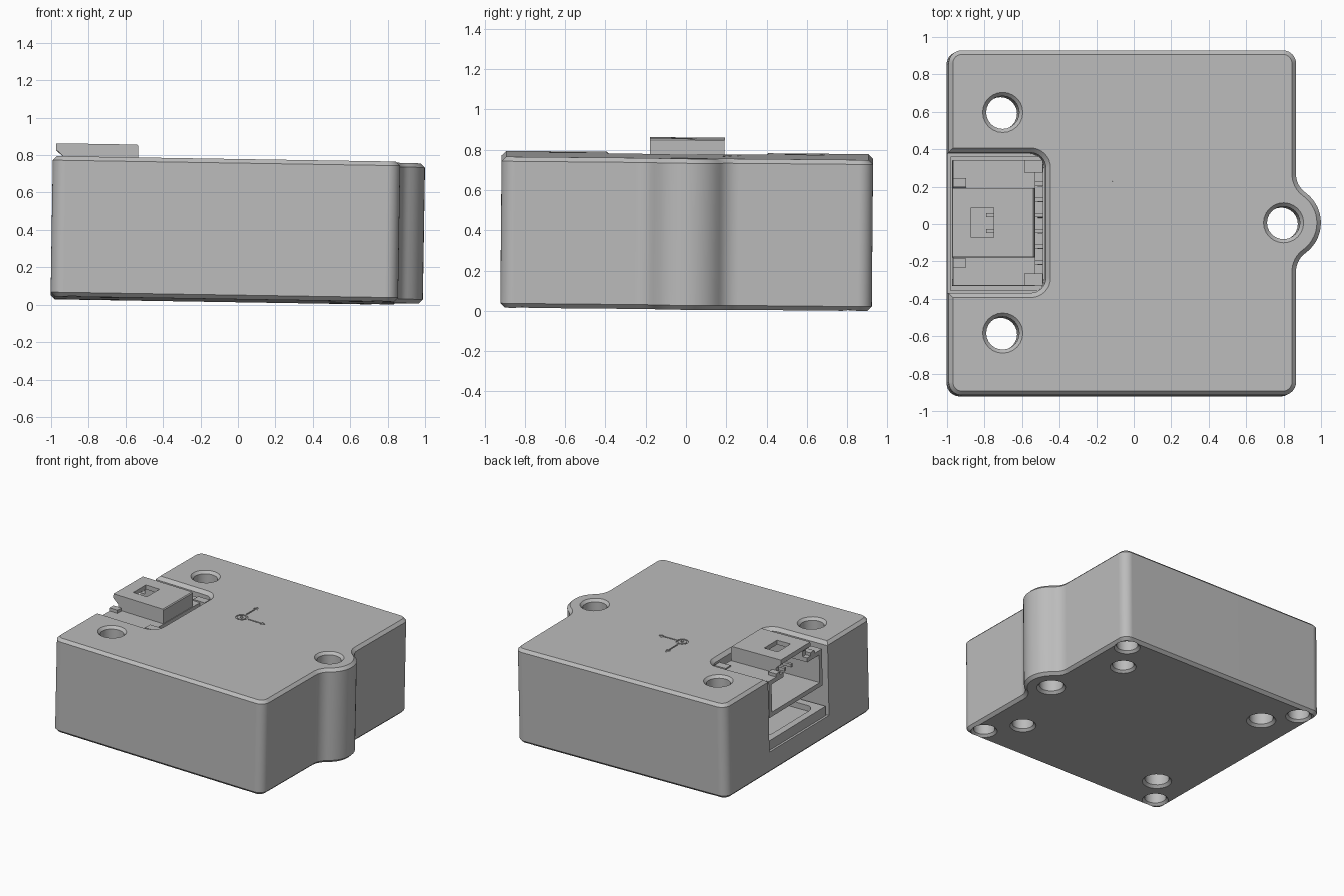
import bpy, bmesh
from math import cos, sin, pi, atan2, sqrt, radians
from mathutils import Matrix

cube = bpy.data.objects.get("Cube")
if cube:
    bpy.data.objects.remove(cube, do_unlink=True)

# The whole unit rests slightly tilted
TILT = (Matrix.Translation((0, 0, 0.021)) @ Matrix.Rotation(0.016, 4, 'Y')
        @ Matrix.Rotation(-0.009, 4, 'X'))
HEIGHT = 0.75
CHAMFER = 0.022

grey = bpy.data.materials.new("plain_grey")
grey.use_nodes = True
grey.diffuse_color = (0.5, 0.5, 0.5, 1)
grey.node_tree.nodes["Principled BSDF"].inputs["Base Color"].default_value = (0.5, 0.5, 0.5, 1)


def arc(cx, cy, r, start, end, n=8):
    return [(cx + r * cos(start + (end - start) * i / n),
             cy + r * sin(start + (end - start) * i / n)) for i in range(n + 1)]


def circle(cx, cy, r, n=24):
    return arc(cx, cy, r, 0, 2 * pi, n)[:-1]


def rounded_rect(x0, x1, y0, y1, r):
    return (arc(x0 + r, y0 + r, r, pi, 1.5 * pi) + arc(x1 - r, y0 + r, r, 1.5 * pi, 2 * pi)
            + arc(x1 - r, y1 - r, r, 0, pi / 2) + arc(x0 + r, y1 - r, r, pi / 2, pi))


def make(name, bm):
    bmesh.ops.recalc_face_normals(bm, faces=bm.faces)
    mesh = bpy.data.meshes.new(name)
    bm.to_mesh(mesh)
    bm.free()
    mesh.materials.append(grey)
    obj = bpy.data.objects.new(name, mesh)
    bpy.context.collection.objects.link(obj)
    obj.matrix_world = TILT
    return obj


def loft(name, layers):
    """Closed solid through stacked outlines of equal length: [(outline, z), ...]"""
    bm = bmesh.new()
    rings = [[bm.verts.new((x, y, z)) for x, y in pts] for pts, z in layers]
    for a, b in zip(rings, rings[1:]):
        for i in range(len(a)):
            j = (i + 1) % len(a)
            bm.faces.new((a[i], a[j], b[j], b[i]))
    bm.faces.new(rings[0][::-1])
    bm.faces.new(rings[-1])
    return make(name, bm)


def box(name, x0, x1, y0, y1, z0, z1):
    return loft(name, [([(x0, y0), (x1, y0), (x1, y1), (x0, y1)], z) for z in (z0, z1)])


def side_profile(name, pts, half_width):
    """Profile in x and z, extruded along y"""
    bm = bmesh.new()
    face = bm.faces.new([bm.verts.new((x, -half_width, z)) for x, z in pts])
    ext = bmesh.ops.extrude_face_region(bm, geom=[face])["geom"]
    bmesh.ops.translate(bm, vec=(0, 2 * half_width, 0),
                        verts=[v for v in ext if isinstance(v, bmesh.types.BMVert)])
    return make(name, bm)


def combine(obj, others, operation):
    for other in others:
        other.hide_render = True
        mod = obj.modifiers.new(operation.lower(), 'BOOLEAN')
        mod.operation, mod.solver, mod.object = operation, 'EXACT', other
    bpy.context.view_layer.update()
    mesh = bpy.data.meshes.new_from_object(obj.evaluated_get(bpy.context.evaluated_depsgraph_get()))
    obj.modifiers.clear()
    obj.data = mesh
    for other in others:
        bpy.data.objects.remove(other, do_unlink=True)


def smooth(obj):
    bpy.ops.object.select_all(action='DESELECT')
    obj.select_set(True)
    bpy.context.view_layer.objects.active = obj
    bpy.ops.object.shade_smooth_by_angle(angle=radians(30))
    obj.modifiers.new("even_shading", 'WEIGHTED_NORMAL').keep_sharp = True


# Case outline: rounded square with a mounting ear blended in on one side
def case_outline(d):
    left, right, half = -1.003, 0.855, 0.922
    corner, ear_x, ear_r, fillet = 0.07, 0.788, 0.2, 0.12
    dx = right + fillet - ear_x
    yc = sqrt((ear_r + fillet) ** 2 - dx ** 2)
    phi = atan2(yc, dx)
    c = half - corner
    return (arc(left + corner, -c, corner - d, pi, 1.5 * pi)
            + arc(right - corner, -c, corner - d, 1.5 * pi, 2 * pi)
            + arc(right + fillet, -yc, fillet + d, pi, pi - phi)
            + arc(ear_x, 0, ear_r - d, -phi, phi, 14)
            + arc(right + fillet, yc, fillet + d, pi + phi, pi)
            + arc(right - corner, c, corner - d, 0, pi / 2)
            + arc(left + corner, c, corner - d, pi / 2, pi))


case = loft("case", [(case_outline(CHAMFER), 0), (case_outline(0), CHAMFER),
                     (case_outline(0), HEIGHT - CHAMFER), (case_outline(CHAMFER), HEIGHT)])
cutters = []

# Mounting holes through the case, flared at both ends
for x, y in ((-0.715, 0.59), (-0.715, -0.59), (0.788, 0)):
    cutters.append(loft("hole_cutter", [(circle(x, y, r), z) for r, z in (
        (0.117, -0.01), (0.088, 0.02), (0.088, HEIGHT - 0.02), (0.117, HEIGHT + 0.01))]))

# Blind holes in the underside
for s in (-1, 1):
    for x, y in ((0.745, 0.812), (-0.885, 0.812), (0.58, 0.57)):
        cutters.append(loft("screw_cutter", [(circle(x, y * s, r), z) for r, z in (
            (0.105, -0.01), (0.078, 0.018), (0.078, 0.16))]))

# Connector bay open at the side, with a flared top rim
def bay(d):
    return rounded_rect(-1.4, -0.485 + d, -0.375 - d, 0.375 + d, 0.08 + d)

cutters.append(loft("bay_cutter", [(bay(0), 0.17), (bay(0), HEIGHT - 0.025),
                                   (bay(0.04), HEIGHT + 0.015)]))

# Engraved axis marker: ring, dot and two arrows
top, cut = HEIGHT - 0.006, HEIGHT + 0.02
mx, my = -0.11, 0.18
ring = loft("ring_cutter", [(circle(mx, my, 0.045), z) for z in (top, cut)])
combine(ring, [loft("ring_core", [(circle(mx, my, 0.033), z) for z in (top - 0.1, cut + 0.1)])],
        'DIFFERENCE')
cutters += [ring, loft("dot_cutter", [(circle(mx, my, 0.012, 12), z) for z in (top, cut)])]
arrow = [(0.055, -0.005), (0.17, -0.005), (0.17, -0.02), (0.21, 0),
         (0.17, 0.02), (0.17, 0.005), (0.055, 0.005)]
cutters.append(loft("arrow_cutter", [([(mx + u, my + v) for u, v in arrow], z) for z in (top, cut)]))
cutters.append(loft("arrow_cutter", [([(mx - v, my + u) for u, v in arrow], z) for z in (top, cut)]))
combine(case, cutters, 'DIFFERENCE')
smooth(case)

# Tray at the bottom of the bay
tray = box("bay_tray", -0.985, -0.49, -0.36, 0.36, 0.168, 0.245)
combine(tray, [loft("tray_cutter", [(rounded_rect(-0.93, -0.55, -0.3, 0.3, 0.07), z)
                                    for z in (0.2, 0.3)])], 'DIFFERENCE')
smooth(tray)

# Connector housing: open socket with a raised latch cover
housing = box("connector_housing", -0.98, -0.54, -0.335, 0.335, 0.42, 0.71)
cover = side_profile("latch_cover", [(-0.985, 0.825), (-0.985, 0.79), (-0.94, 0.75),
                                     (-0.94, 0.65), (-0.545, 0.65), (-0.545, 0.818),
                                     (-0.552, 0.825)], 0.185)
combine(housing, [cover], 'UNION')
combine(housing, [box("socket_cutter", -1.1, -0.6, -0.3, 0.3, 0.455, 0.675),
                  box("latch_cutter", -1.1, -0.6, -0.15, 0.15, 0.6, 0.79),
                  box("window_cutter", -0.885, -0.765, -0.08, 0.08, 0.76, 0.9)], 'DIFFERENCE')

# Ribs, rear tabs and feet on both sides of the housing
for s, side in ((-1, "right"), (1, "left")):
    for part, x0, x1, y0, y1, z0, z1 in (("rib", -0.98, -0.91, 0.19, 0.24, 0.705, 0.735),
                                         ("rear_tab", -0.6, -0.5, 0.27, 0.335, 0.6, 0.72),
                                         ("foot", -0.62, -0.54, 0.27, 0.335, 0.24, 0.425)):
        box(part + "_" + side, x0, x1, min(s * y0, s * y1), max(s * y0, s * y1), z0, z1)

# Contact pins with bent leads
for i in range(6):
    y = (i - 2.5) * 0.084
    side_profile("pin_%d" % (i + 1), [(-0.8, 0.57), (-0.52, 0.57), (-0.52, 0.24), (-0.497, 0.24),
                                      (-0.497, 0.595), (-0.8, 0.595)], 0.011).matrix_world = (
        TILT @ Matrix.Translation((0, y, 0)))
